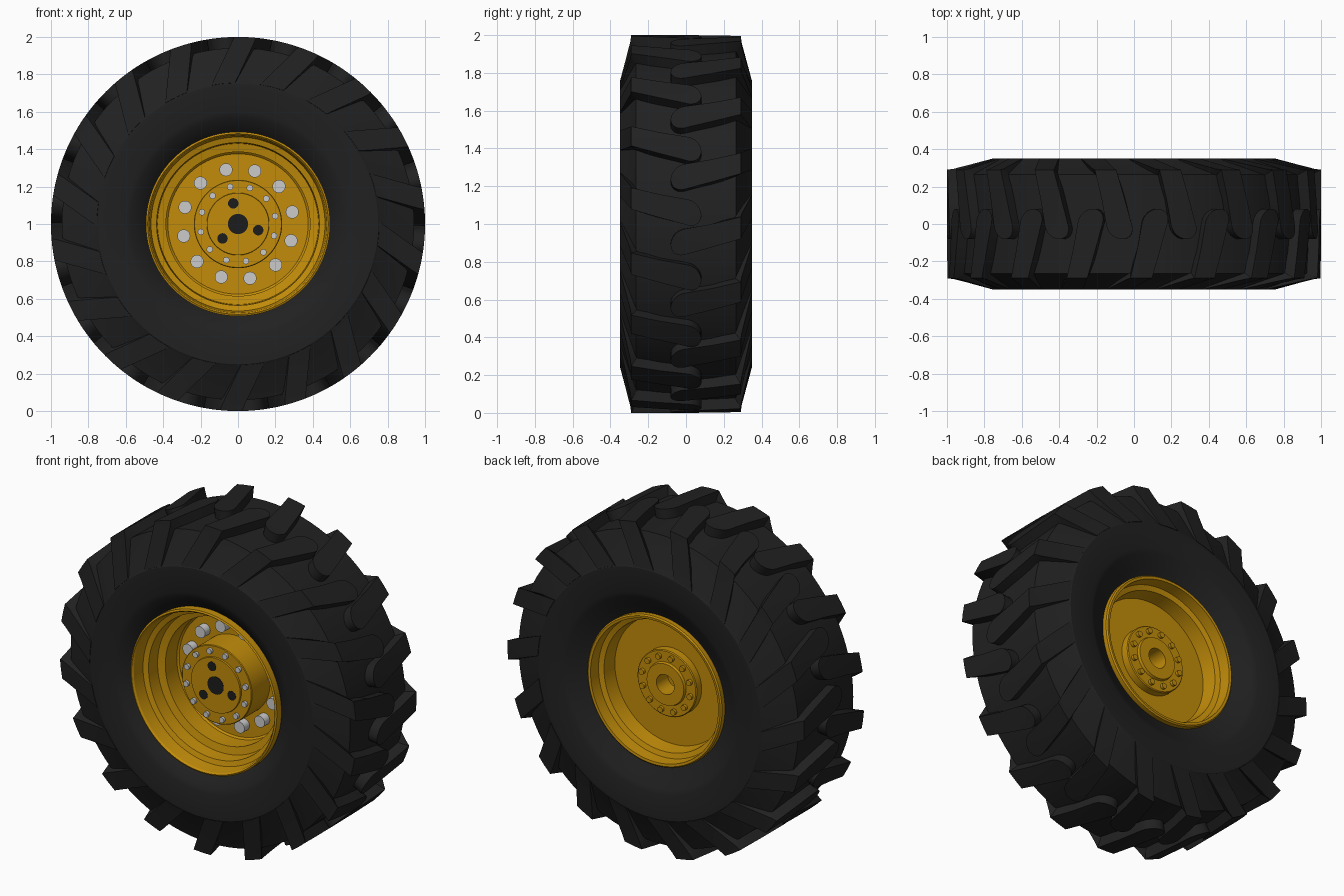
import bpy, bmesh
from math import sin, cos, pi, radians, sqrt

if "Cube" in bpy.data.objects:
    bpy.data.objects.remove(bpy.data.objects["Cube"])


def material(name, col):
    m = bpy.data.materials.new(name)
    m.diffuse_color = (*col, 1)
    m.use_nodes = True
    m.node_tree.nodes["Principled BSDF"].inputs["Base Color"].default_value = m.diffuse_color
    return m


RUBBER = material("rubber", (0.015, 0.015, 0.015))
DARK = material("dark_hole", (0.012, 0.012, 0.012))
YELLOW = material("yellow_paint", (0.54, 0.265, 0.003))


def polar(r, a, y):
    # wheel axis runs along y through z = 1
    return (r * cos(a), y, 1 + r * sin(a))


def make(name, verts, faces, mat=None, smooth=True):
    bm = bmesh.new()
    vs = [bm.verts.new(v) for v in verts]
    for f in faces:
        bm.faces.new([vs[i] for i in f])
    bmesh.ops.remove_doubles(bm, verts=bm.verts, dist=1e-5)
    bmesh.ops.recalc_face_normals(bm, faces=bm.faces)
    me = bpy.data.meshes.new(name)
    bm.to_mesh(me)
    bm.free()
    ob = bpy.data.objects.new(name, me)
    bpy.context.collection.objects.link(ob)
    if mat:
        me.materials.append(mat)
    if smooth:
        bpy.ops.object.select_all(action='DESELECT')
        ob.select_set(True)
        bpy.context.view_layer.objects.active = ob
        bpy.ops.object.shade_smooth_by_angle(angle=radians(25))
    return ob


def lathe(name, profile, mat, n=96):
    # closed (radius, y) profile turned around the axle
    k = len(profile)
    verts = [polar(r, 2 * pi * i / n, y) for i in range(n) for r, y in profile]
    faces = [(i * k + j, i * k + (j + 1) % k,
              (i + 1) % n * k + (j + 1) % k, (i + 1) % n * k + j)
             for i in range(n) for j in range(k)]
    return make(name, verts, faces, mat)


def studs(name, count, ring, rad, y0, y1, start, mat=None, n=20):
    # ring of short cylinders parallel to the axle
    verts, faces = [], []
    for c in range(count):
        cx, _, cz = polar(ring, radians(start) + 2 * pi * c / count, 0)
        b = len(verts)
        for y in (y0, y1):
            verts += [(cx + rad * cos(2 * pi * i / n), y, cz + rad * sin(2 * pi * i / n))
                      for i in range(n)]
        faces += [tuple(range(b, b + n)), tuple(range(b + n, b + 2 * n))]
        faces += [(b + i, b + (i + 1) % n, b + n + (i + 1) % n, b + n + i) for i in range(n)]
    return make(name, verts, faces, mat)


# Tyre carcass, front side then back side
outer = [(0.57, 0.338), (0.60, 0.35), (0.75, 0.35), (0.765, 0.34), (0.942, 0.265)]
lathe("tyre_carcass", [(0.47, -0.25), (0.50, -0.295)] + [(r, -y) for r, y in outer]
      + outer[::-1] + [(0.50, 0.295), (0.45, 0.27)], RUBBER)

# Tread lugs: sections of (outer y, outer r, inner y, inner r, angle shift, half width)
TIP = 0.069
sections = []
for k in range(7):
    t = cos(pi / 2 * k / 6)
    y = 0.012 + TIP * t
    sections.append((y, 1, y, 0.91, 0.22 * (0.012 - y), max(TIP * sqrt(max(1 - t * t, 0)), 0.004)))
sections += [(-0.14, 1, -0.14, 0.91, 0.035, 0.062),
             (-0.29, 1, -0.24, 0.90, 0.075, 0.058),
             (-0.295, 0.965, -0.24, 0.89, 0.09, 0.062),
             (-0.35, 0.755, -0.31, 0.74, 0.22, 0.085)]


def tread_row(name, side, tip_angle, count=18):
    verts, faces = [], []
    for c in range(count):
        a0 = radians(tip_angle) + 2 * pi * c / count
        b = len(verts)
        for yo, ro, yi, ri, sh, w in sections:
            a = a0 + sh
            verts += [polar(ro, a - w, side * yo), polar(ro, a, side * yo),
                      polar(ro, a + w, side * yo),
                      polar(ri, a + w, side * yi), polar(ri, a - w, side * yi)]
        for s in range(len(sections) - 1):
            p = b + 5 * s
            faces += [(p + i, p + (i + 1) % 5, p + 5 + (i + 1) % 5, p + 5 + i) for i in range(5)]
        e = b + 5 * (len(sections) - 1)
        faces += [tuple(range(b, b + 5)), tuple(range(e, e + 5))]
    return make(name, verts, faces, RUBBER)


tread_row("front_tread_lugs", 1, 83.5)
tread_row("back_tread_lugs", -1, 74.5)

# Rim with flanges, stepped wells and centre disc
lathe("rim", [(0.06, -0.03), (0.375, -0.03), (0.385, -0.04), (0.385, -0.15), (0.43, -0.16),
              (0.435, -0.24), (0.465, -0.25), (0.475, -0.325), (0.483, -0.335), (0.493, -0.33),
              (0.493, -0.28), (0.46, -0.22), (0.435, 0.22), (0.453, 0.26), (0.453, 0.30),
              (0.445, 0.307), (0.43, 0.305), (0.425, 0.235), (0.395, 0.225), (0.385, 0.135),
              (0.06, 0.135)], YELLOW)

# Front hub drum and its bolts
lathe("front_hub", [(0.05, -0.215), (0.165, -0.215), (0.167, -0.205), (0.232, -0.205),
                    (0.236, -0.201), (0.236, 0.0), (0.05, 0.0)], YELLOW)
studs("hub_bolts", 12, 0.203, 0.017, -0.19, -0.221, 12)
studs("wheel_bolts", 12, 0.297, 0.035, -0.01, -0.08, 12.5, n=24)
studs("axle_hole", 1, 0, 0.054, 0.0, -0.217, 0, DARK, 32)
studs("hub_holes", 3, 0.113, 0.028, -0.19, -0.217, 103, DARK)

# Back hub plate and its bolts
lathe("back_hub", [(0.06, 0.08), (0.06, 0.20), (0.125, 0.20), (0.13, 0.185), (0.195, 0.185),
                   (0.2, 0.18), (0.2, 0.08)], YELLOW)
studs("back_hub_bolts", 12, 0.165, 0.017, 0.17, 0.202, 12, YELLOW)
studs("back_hole_floor", 1, 0, 0.065, 0.06, 0.09, 0, YELLOW, 32)
